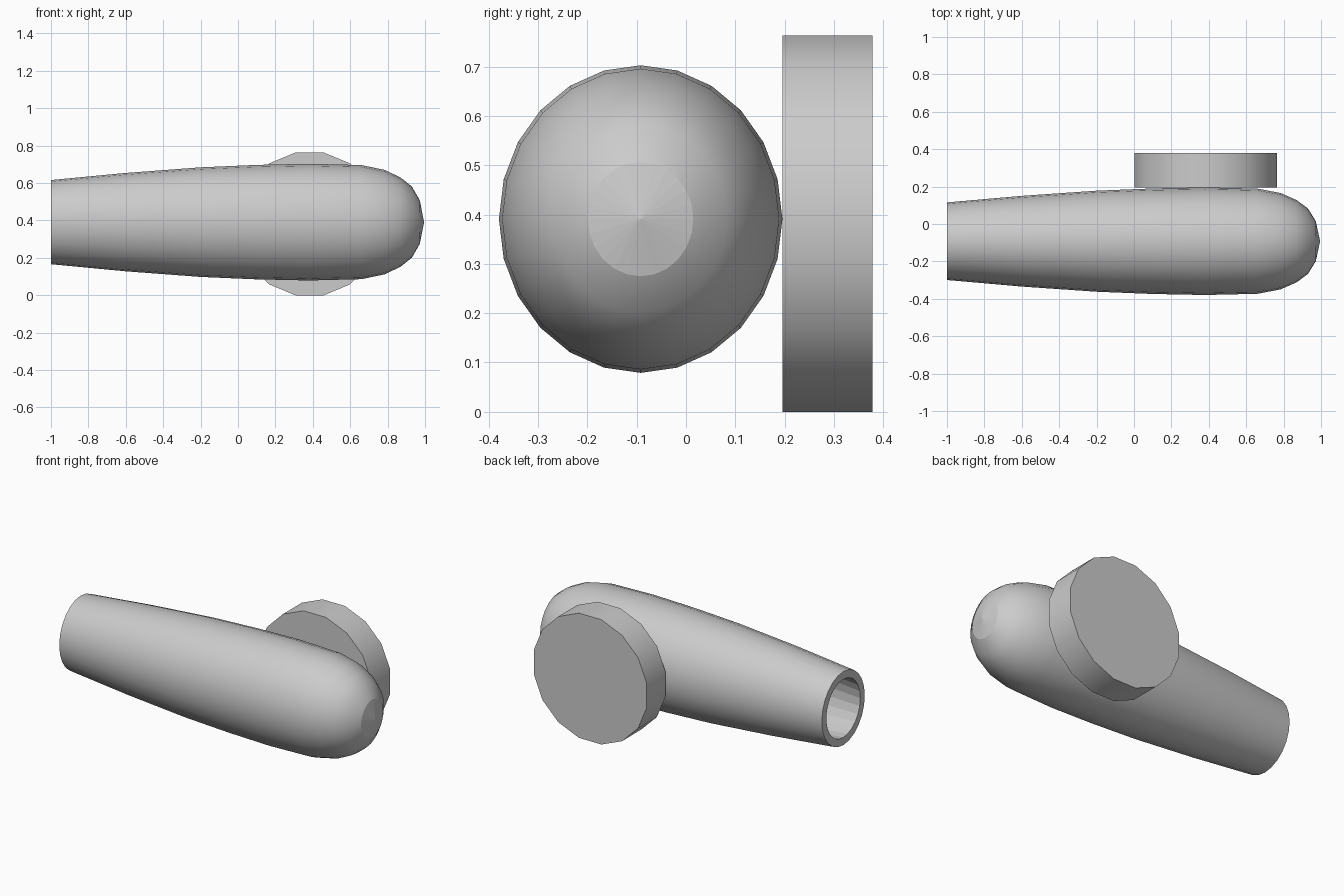
import bpy, bmesh, math

cube = bpy.data.objects.get("Cube")
if cube:
    bpy.data.objects.remove(cube, do_unlink=True)

GREY = (0.6, 0.6, 0.6, 1.0)
mat = bpy.data.materials.new("plain_grey")
mat.use_nodes = True
mat.diffuse_color = GREY
mat.node_tree.nodes["Principled BSDF"].inputs["Base Color"].default_value = GREY


def finish(bm, name):
    bmesh.ops.recalc_face_normals(bm, faces=bm.faces[:])
    mesh = bpy.data.meshes.new(name)
    bm.to_mesh(mesh)
    bm.free()
    mesh.materials.append(mat)
    obj = bpy.data.objects.new(name, mesh)
    bpy.context.collection.objects.link(obj)
    bpy.ops.object.select_all(action='DESELECT')
    obj.select_set(True)
    bpy.context.view_layer.objects.active = obj
    bpy.ops.object.shade_smooth_by_angle(angle=math.radians(30))
    return obj


# Hollow tapered body: profile of (x, radius) spun round a lengthwise axis
SIDES, AXIS_Y, AXIS_Z, SQUASH, WALL = 24, -0.092, 0.391, 0.922, 0.047
outer = [(0.972, 0.116), (0.93, 0.19), (0.87, 0.238), (0.785, 0.279),
         (0.66, 0.305), (0.38, 0.312), (0.1, 0.306), (-0.2, 0.293),
         (-0.6, 0.263), (-1.0, 0.225)]
inner = [(x, r - WALL) for x, r in reversed(outer[2:])]

bm = bmesh.new()
rings = []
for x, r in outer + inner:
    angles = [2 * math.pi * i / SIDES for i in range(SIDES)]
    rings.append([bm.verts.new((x, AXIS_Y + SQUASH * r * math.cos(a),
                                AXIS_Z + r * math.sin(a))) for a in angles])
flat = []
for k in range(len(rings) - 1):
    for i in range(SIDES):
        j = (i + 1) % SIDES
        f = bm.faces.new((rings[k][i], rings[k][j], rings[k + 1][j], rings[k + 1][i]))
        if k >= len(outer) - 1:
            flat.append(f)

# Shallow cone on the nose, and the floor of the bore
for ring, x in ((rings[0], 0.995), (rings[-1], 0.91)):
    tip = bm.verts.new((x, AXIS_Y, AXIS_Z))
    for i in range(SIDES):
        flat.append(bm.faces.new((ring[i], ring[(i + 1) % SIDES], tip)))
bm.faces.index_update()
flat_ids = [f.index for f in flat]
body = finish(bm, "hollow_body")
for i in flat_ids:
    body.data.polygons[i].use_smooth = False

# Round disc standing against the back of the body
bm = bmesh.new()
bmesh.ops.create_cone(bm, cap_ends=True, segments=16, radius1=0.389,
                      radius2=0.389, depth=0.183)
top = max(v.co.y for v in bm.verts)
turn = math.pi / 16 if top > 0.385 else 0
for v in bm.verts:
    x, y, z = v.co
    c, s = math.cos(turn), math.sin(turn)
    v.co = (0.383 + x * c - y * s, 0.287 + z, 0.3815 + x * s + y * c)
finish(bm, "back_disc")
